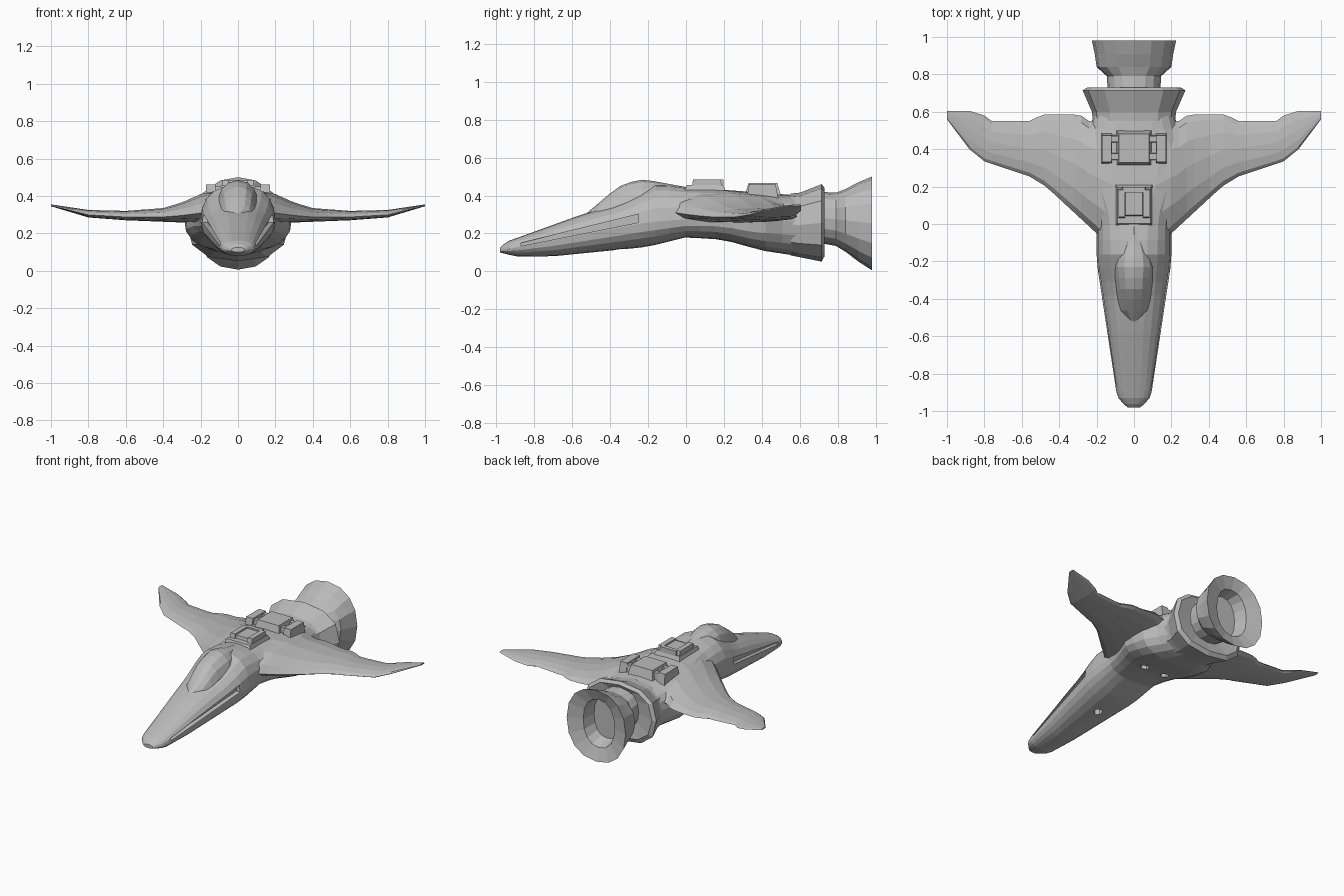
import bpy, bmesh, math
from mathutils import Matrix

old = bpy.data.objects.get("Cube")
if old:
    bpy.data.objects.remove(old)

hull_grey = bpy.data.materials.new("hull grey")
hull_grey.use_nodes = True
hull_grey.diffuse_color = (0.5, 0.5, 0.5, 1)
shader = hull_grey.node_tree.nodes["Principled BSDF"]
shader.inputs["Base Color"].default_value = hull_grey.diffuse_color


def finish(name, bm, mirror=False):
    bmesh.ops.recalc_face_normals(bm, faces=bm.faces)
    mesh = bpy.data.meshes.new(name)
    bm.to_mesh(mesh)
    bm.free()
    mesh.materials.append(hull_grey)
    obj = bpy.data.objects.new(name, mesh)
    bpy.context.collection.objects.link(obj)
    if mirror:
        obj.modifiers.new("Mirror", "MIRROR")
    return obj


def loft(name, rings, mirror=False):
    """Skin a list of equal point rings and close both ends."""
    bm = bmesh.new()
    loops = [[bm.verts.new(point) for point in ring] for ring in rings]
    for near, far in zip(loops, loops[1:]):
        for i in range(len(near)):
            bm.faces.new((near[i - 1], near[i], far[i], far[i - 1]))
    bm.faces.new(loops[0])
    bm.faces.new(loops[-1])
    return finish(name, bm, mirror)


def curve(keys, t):
    """Straight-line interpolation through (position, value) keys."""
    for (start, low), (end, high) in zip(keys, keys[1:]):
        if t <= end:
            return low + (high - low) * max(0, t - start) / (end - start)
    return keys[-1][1]


def spread(start, end, steps, bias=1):
    return [start + (end - start) * (i / steps) ** bias for i in range(steps + 1)]


def around(sides):
    return [math.tau * i / sides for i in range(sides)]


def section(y, width, bottom, middle, top, power=0.85, sides=20):
    """Rounded cross-section whose widest line lies at the middle height."""
    ring = []
    for angle in around(sides):
        c, s = math.cos(angle), math.sin(angle)
        reach = top - middle if s > 0 else middle - bottom
        ring.append((math.copysign(abs(c) ** power, c) * width, y,
                     middle + math.copysign(abs(s) ** power, s) * reach))
    return ring


def block(name, width, back, front, top, x=0, base=0.4, narrow=0.85, shorten=0.8, mirror=False):
    """Box whose top face is drawn in."""
    bm = bmesh.new()
    bmesh.ops.create_cube(bm, size=1)
    for v in bm.verts:
        if v.co.z > 0:
            v.co.x *= narrow
            v.co.y *= shorten
    bmesh.ops.scale(bm, verts=bm.verts, vec=(width, back - front, top - base))
    bmesh.ops.translate(bm, verts=bm.verts, vec=(x, (back + front) / 2, (top + base) / 2))
    return finish(name, bm, mirror)


# Fuselage, from plan and side outlines along y, squarer at the shoulders
hull_width = [(-0.98, 0.035), (-0.94, 0.08), (-0.9, 0.094), (-0.2, 0.2), (0, 0.2), (0.1, 0.22),
              (0.25, 0.285), (0.4, 0.29), (0.5, 0.24), (0.6, 0.21)]
hull_bottom = [(-0.98, 0.1), (-0.9, 0.08), (-0.7, 0.08), (-0.2, 0.13), (0, 0.18), (0.2, 0.167), (0.4, 0.11), (0.6, 0.08)]
hull_middle = [(-0.98, 0.11), (-0.2, 0.26), (0.2, 0.29), (0.6, 0.26)]
hull_top = [(-0.98, 0.125), (-0.95, 0.155), (-0.55, 0.3), (-0.35, 0.36), (-0.15, 0.465), (0, 0.445), (0.6, 0.4)]
hull_power = [(-0.98, 0.9), (0, 0.85), (0.3, 0.65), (0.6, 0.8)]
outlines = (hull_width, hull_bottom, hull_middle, hull_top, hull_power)
fuselage = loft("fuselage", [section(y, *(curve(keys, y) for keys in outlines))
                             for y in spread(-0.98, 0.6, 24, bias=1.4)])

# Cutters for the side channels, which follow the hull width, and the belly sockets
cutters = []
for side in (-1, 1):
    rings = []
    for y, height, half in ((-0.87, 0.142, 0.008), (-0.25, 0.28, 0.022)):
        inner = curve(hull_width, y) - 0.03
        outer = inner + 0.1
        rings.append([(side * inner, y, height - half), (side * outer, y, height - half),
                      (side * outer, y, height + half), (side * inner, y, height + half)])
    cutters.append(loft("channel_cutter", rings))
for x, y in ((0, -0.35), (-0.08, 0.2), (0.08, 0.2)):
    bm = bmesh.new()
    place = Matrix.Translation((x, y, curve(hull_bottom, y)))
    bmesh.ops.create_cone(bm, cap_ends=True, segments=6, radius1=0.03, radius2=0.03, depth=0.07, matrix=place)
    cutters.append(finish("socket_cutter", bm))
bpy.context.view_layer.objects.active = fuselage
for cutter in cutters:
    cutter.hide_render = True
    cut = fuselage.modifiers.new("Cut", "BOOLEAN")
    cut.operation, cut.solver, cut.object = "DIFFERENCE", "EXACT", cutter
    bpy.ops.object.modifier_apply(modifier=cut.name)
    bpy.data.objects.remove(cutter)

# Canopy
glass_width = [(-0.52, 0.03), (-0.46, 0.085), (-0.2, 0.12), (0, 0.03)]
glass_top = [(-0.52, 0.31), (-0.36, 0.445), (-0.28, 0.475), (-0.22, 0.485), (0, 0.445)]
loft("canopy", [section(y, curve(glass_width, y), 0.26, curve(hull_middle, y) + 0.05, curve(glass_top, y), sides=16)
                for y in spread(-0.52, 0, 9)])

# Wings, from outlines along the span
leading = [(0.1, -0.15), (0.2, -0.05), (0.47, 0.2), (0.56, 0.255), (0.8, 0.335), (0.88, 0.4), (1, 0.56)]
trailing = [(0.24, 0.55), (0.29, 0.585), (0.49, 0.585), (0.56, 0.55),
            (0.77, 0.55), (0.8, 0.58), (0.88, 0.605), (1, 0.605)]
underside = [(0.1, 0.25), (0.6, 0.27), (0.8, 0.285), (1, 0.345)]
upper = [(0.1, 0.43), (0.2, 0.41), (0.3, 0.365), (0.4, 0.335), (0.6, 0.32), (0.8, 0.325), (1, 0.355)]


def wing_rib(x):
    front, back = curve(leading, x), curve(trailing, x)
    low, high = curve(underside, x), curve(upper, x)
    edge = low + (high - low) * 0.35
    rib = []
    for angle in around(12):
        rise = math.sin(angle)
        reach = high - edge if rise > 0 else edge - low
        rib.append((x, (front + back) / 2 + math.cos(angle) * (back - front) / 2, edge + rise * reach))
    return rib


loft("wing", [wing_rib(x) for x in spread(0.12, 1, 22)], mirror=True)

# Engine collar, flaring aft and turning in
collar = [(0.55, 0.22, 0.085, 0.41), (0.6, 0.225, 0.075, 0.415), (0.715, 0.275, 0.052, 0.46),
          (0.73, 0.25, 0.08, 0.44), (0.715, 0.15, 0.15, 0.41)]
loft("engine_collar", [section(y, width, low, (low + high) / 2, high, power=0.8, sides=12)
                       for y, width, low, high in collar])

# Engine nozzle with a shallow sloping rim and a tall narrow throat
bell = [(0.7, 0.14, 0.135), (0.79, 0.145, 0.14), (0.84, 0.2, 0.165), (0.91, 0.21, 0.21),
        (0.98, 0.225, 0.247), (0.95, 0.12, 0.165), (0.86, 0.1, 0.145)]
nozzle_height = [(0.7, 0.285), (0.98, 0.253)]
rings = []
for y, width, half in bell:
    middle = curve(nozzle_height, y)
    rings.append(section(y, width, middle - half, middle, middle + half, power=0.9, sides=16))
loft("engine_nozzle", rings)

# Front dorsal hatch
block("hatch_base", width=0.21, back=0.22, front=-0.02, top=0.455)
block("hatch_panel", width=0.11, back=0.2, front=0.03, top=0.475)
block("hatch_rail", width=0.04, back=0.2, front=0.02, top=0.485, x=0.065, mirror=True)
block("hatch_bar", width=0.14, back=0.2, front=0.165, top=0.485)

# Rear dorsal unit with side brackets and bridging bars
block("dorsal_drum", width=0.19, back=0.5, front=0.31, top=0.465)
block("dorsal_bracket", width=0.06, back=0.49, front=0.315, top=0.46, x=0.145, base=0.36, mirror=True)
for y in (0.36, 0.455):
    block("dorsal_bar", width=0.28, back=y + 0.02, front=y - 0.02, top=0.45, narrow=1)
